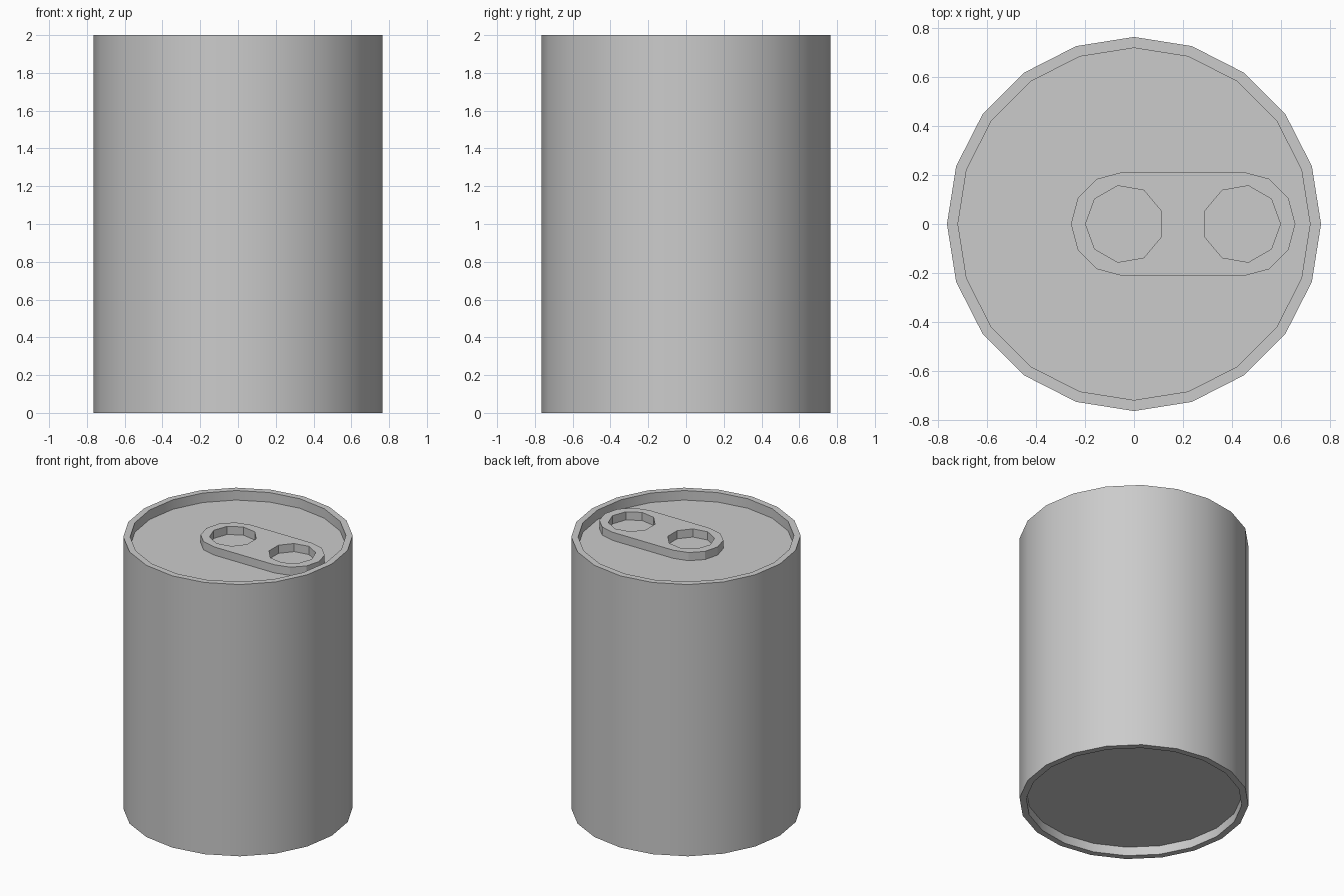
import bpy, bmesh
from math import sin, cos, pi, radians

if "Cube" in bpy.data.objects:
    bpy.data.objects.remove(bpy.data.objects["Cube"])

R, RIM, H, SIDES = 0.765, 0.72, 2.0, 20
TOP, BASE = 1.93, 0.065


def smooth(ob, angle):
    bpy.ops.object.select_all(action='DESELECT')
    ob.select_set(True)
    bpy.context.view_layer.objects.active = ob
    bpy.ops.object.shade_smooth_by_angle(angle=radians(angle))


def arc(cx, r, start, step, n):
    return [(cx + r * cos(radians(start + i * step)),
             r * sin(radians(start + i * step))) for i in range(n)]


# Can body: profile of rings turned around z, closed by recessed end discs
bm = bmesh.new()
rings = []
for r, z in [(RIM, BASE), (RIM, 0), (R, 0), (R, H), (RIM, H), (RIM, TOP)]:
    rings.append([bm.verts.new((r * cos(2 * pi * i / SIDES), r * sin(2 * pi * i / SIDES), z))
                  for i in range(SIDES)])
for a, b in zip(rings, rings[1:]):
    for i in range(SIDES):
        j = (i + 1) % SIDES
        bm.faces.new((a[i], a[j], b[j], b[i]))
bm.faces.new(rings[0])
bm.faces.new(rings[-1])
bmesh.ops.recalc_face_normals(bm, faces=bm.faces)
me = bpy.data.meshes.new("can_body")
bm.to_mesh(me)
bm.free()
body = bpy.data.objects.new("can_body", me)
bpy.context.collection.objects.link(body)
smooth(body, 30)

# Pull tab: rounded outline with two nine-sided holes, filled and extruded
cu = bpy.data.curves.new("pull_tab", 'CURVE')
cu.dimensions = '2D'
cu.fill_mode = 'BOTH'
cu.extrude = 0.03
outline = arc(0.447, 0.213, -90, 30, 7) + arc(-0.045, 0.213, 90, 30, 7)
holes = [arc(-0.039, 0.159, 180, 40, 9), arc(0.44, 0.159, 0, 40, 9)]
for pts in [outline] + holes:
    sp = cu.splines.new('POLY')
    sp.points.add(len(pts) - 1)
    for p, (x, y) in zip(sp.points, pts):
        p.co = (x, y, 0, 1)
    sp.use_cyclic_u = True
tab = bpy.data.objects.new("pull_tab", cu)
tab.location.z = TOP + 0.03
bpy.context.collection.objects.link(tab)
bpy.ops.object.select_all(action='DESELECT')
tab.select_set(True)
bpy.context.view_layer.objects.active = tab
bpy.ops.object.convert(target='MESH')
tab = bpy.context.object

# Weld the tab's caps to its walls
bm = bmesh.new()
bm.from_mesh(tab.data)
bmesh.ops.remove_doubles(bm, verts=bm.verts, dist=0.0005)
bmesh.ops.recalc_face_normals(bm, faces=bm.faces)
bm.to_mesh(tab.data)
bm.free()
smooth(tab, 25)
